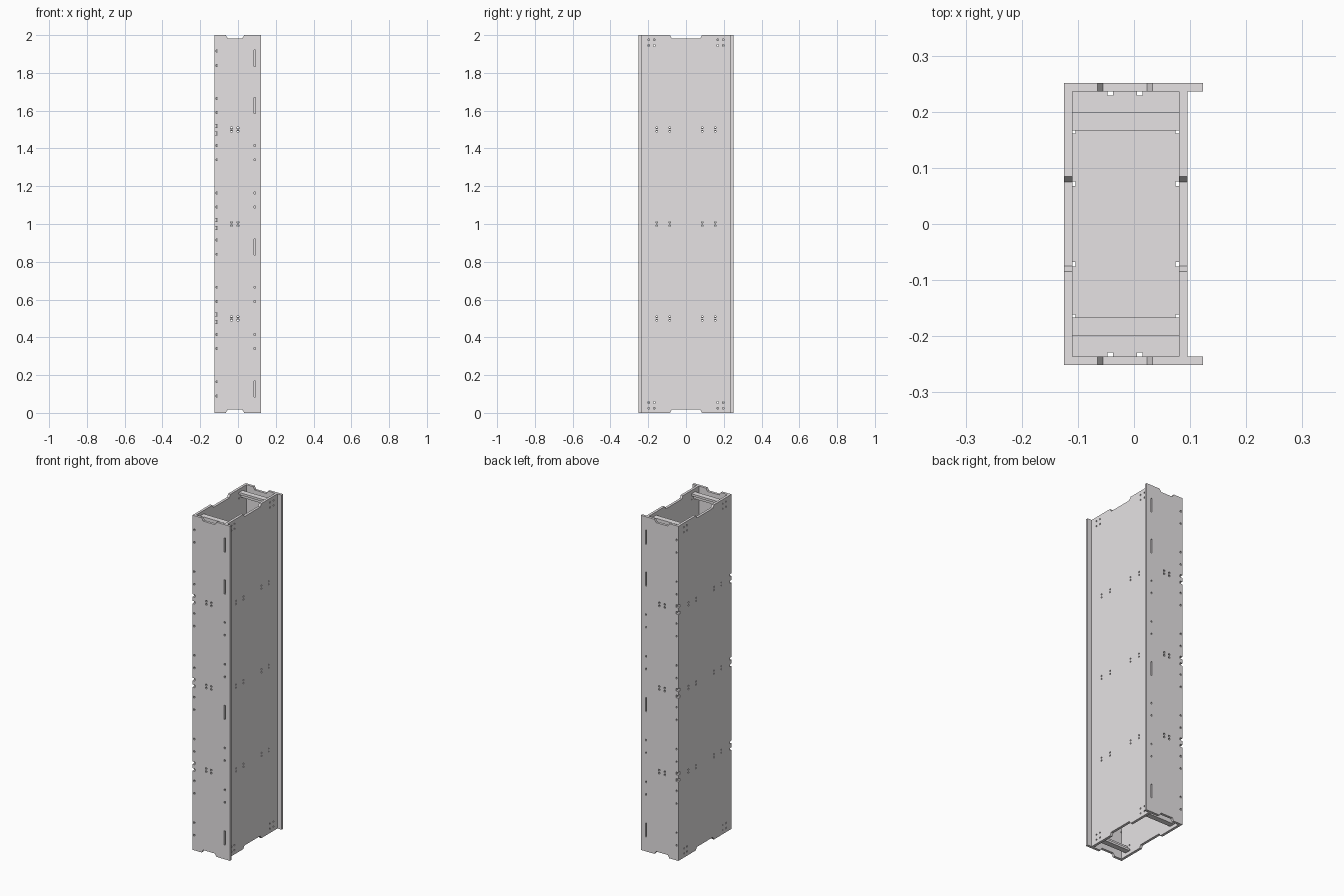
import bpy, bmesh
from mathutils import Vector

cube = bpy.data.objects.get("Cube")
if cube:
    bpy.data.objects.remove(cube, do_unlink=True)

grey = bpy.data.materials.new("warm_grey")
grey.use_nodes = True
colour = (0.79, 0.765, 0.775, 1)
grey.diffuse_color = colour
grey.node_tree.nodes["Principled BSDF"].inputs["Base Color"].default_value = colour

T = 0.015                        # sheet thickness
H = 2.0                          # height
BACK, FACE = -0.11, 0.08         # inner faces of the two wide walls
INNER = 0.236                    # inner face of the side panels
LEVELS = (0.5, 1.0, 1.5)         # heights of the inner shelves
SLOTS = [0.09 + 0.25 * i for i in range(8)]
OPEN_SLOTS = (0, 3, 6, 7)


def make_object(name, bm):
    bmesh.ops.recalc_face_normals(bm, faces=bm.faces)
    mesh = bpy.data.meshes.new(name)
    bm.to_mesh(mesh)
    bm.free()
    mesh.materials.append(grey)
    obj = bpy.data.objects.new(name, mesh)
    bpy.context.collection.objects.link(obj)
    return obj


def add_box(bm, x, y, z):
    """Box from (low, high) ranges on each axis."""
    verts = bmesh.ops.create_cube(bm, size=1)["verts"]
    for v in verts:
        v.co = Vector([(a + b) / 2 + c * (b - a) for c, (a, b) in zip(v.co, (x, y, z))])


def sheet(name, outline, place, depth):
    """Extrude a flat outline; place maps its (u, v) to a 3D point."""
    bm = bmesh.new()
    face = bm.faces.new([bm.verts.new(place(u, v)) for u, v in outline])
    out = bmesh.ops.extrude_face_region(bm, geom=[face])["geom"]
    moved = [g for g in out if isinstance(g, bmesh.types.BMVert)]
    bmesh.ops.translate(bm, verts=moved, vec=depth)
    # Extruding can leave the first cap out: close the solid
    bmesh.ops.holes_fill(bm, edges=[e for e in bm.edges if e.is_boundary])
    return make_object(name, bm)


def cut(obj, boxes):
    """Subtract separate boxes from a sheet and bake the result."""
    bm = bmesh.new()
    for b in boxes:
        add_box(bm, *b)
    cutter = make_object("cutter", bm)
    cutter.hide_render = True
    mod = obj.modifiers.new("cuts", "BOOLEAN")
    mod.operation = "DIFFERENCE"
    mod.solver = "EXACT"
    mod.use_self = True
    mod.object = cutter
    graph = bpy.context.evaluated_depsgraph_get()
    mesh = bpy.data.meshes.new_from_object(obj.evaluated_get(graph))
    obj.modifiers.clear()
    if mesh.polygons:
        obj.data = mesh
    bpy.data.objects.remove(cutter, do_unlink=True)


def around(c, r=0.005):
    return (c - r, c + r)


def notched(low, high, n0, n1, bevel):
    """Tall outline with a shallow bevelled recess in both ends."""
    d = 0.017
    return [(low, 0), (n0, 0), (n0 + bevel, d), (n1 - bevel, d), (n1, 0), (high, 0),
            (high, H), (n1, H), (n1 - bevel, H - d), (n0 + bevel, H - d), (n0, H), (low, H)]


# Side panels with edge notches, tab slots and corner relief holes
for name, side in (("front_panel", -1), ("back_panel", 1)):
    panel = sheet(name, notched(-0.125, 0.123, -0.065, 0.033, 0.01),
                  lambda u, v: (u, side * INNER, v), (0, side * T, 0))
    through = tuple(sorted((side * 0.2, side * 0.3)))
    cuts = []
    for i, z in enumerate(SLOTS):
        ends = (z, z + 0.075)
        cuts += [(around(BACK - 0.003, 0.0045), through, around(end)) for end in ends]
        if i in OPEN_SLOTS:
            cuts.append((around(0.089, 0.0045), through, (z - 0.005, z + 0.08)))
        else:
            cuts += [(around(0.089, 0.0045), through, around(end)) for end in ends]
    for z in LEVELS:
        for dz in (-0.02, 0.02):
            cuts.append(((-0.2, -0.109), through, around(z + dz, 0.008)))
        for x in (-0.035, 0.0):
            for dz in (-0.009, 0.009):
                cuts.append((around(x), through, around(z + dz)))
    cut(panel, cuts)

# Wide walls with relief holes for the shelf tabs and the corner braces
for name, x0 in (("left_wall", BACK - T), ("right_wall", FACE)):
    wall = sheet(name, notched(-INNER, INNER, -0.085, 0.085, 0.01),
                 lambda u, v: (x0, u, v), (T, 0, 0))
    cuts = []
    for s in (-1, 1):
        for z in LEVELS:
            for y in (0.085, 0.155):
                for dz in (-0.009, 0.009):
                    cuts.append(((-0.3, 0.3), around(s * y, 0.004), around(z + dz, 0.004)))
        for z in (0.025, 0.055, H - 0.055, H - 0.025):
            for y in (0.168, 0.198):
                cuts.append(((-0.3, 0.3), around(s * y, 0.004), around(z, 0.004)))
    cut(wall, cuts)

# Shelves with relief notches beside their tabs
for label, z in zip(("lower", "middle", "upper"), LEVELS):
    half = T / 2
    bm = bmesh.new()
    add_box(bm, (BACK, FACE), (-INNER, INNER), (z - half, z + half))
    shelf = make_object(label + "_shelf", bm)
    cuts = []
    for s in (-1, 1):
        for x in (BACK, FACE):
            for y in (0.072, 0.165):
                cuts.append((around(x, 0.006), around(s * y, 0.004), around(z, 0.05)))
        for x in (-0.042, 0.01):
            cuts.append((around(x, 0.005), around(s * INNER, 0.007), around(z, 0.05)))
    cut(shelf, cuts)

# Angle braces across both ends, running between the wide walls
for label, base, direction in (("bottom", 0.02, 1), ("top", H - 0.02, -1)):
    for where, s in (("front", -1), ("back", 1)):
        profile = [(0.167, 0), (0.2, 0), (0.2, 0.036), (0.186, 0.036), (0.186, 0.013), (0.167, 0.013)]
        sheet(f"{label}_{where}_brace", profile,
              lambda u, v: (BACK, s * u, base + direction * v), (FACE - BACK, 0, 0))
